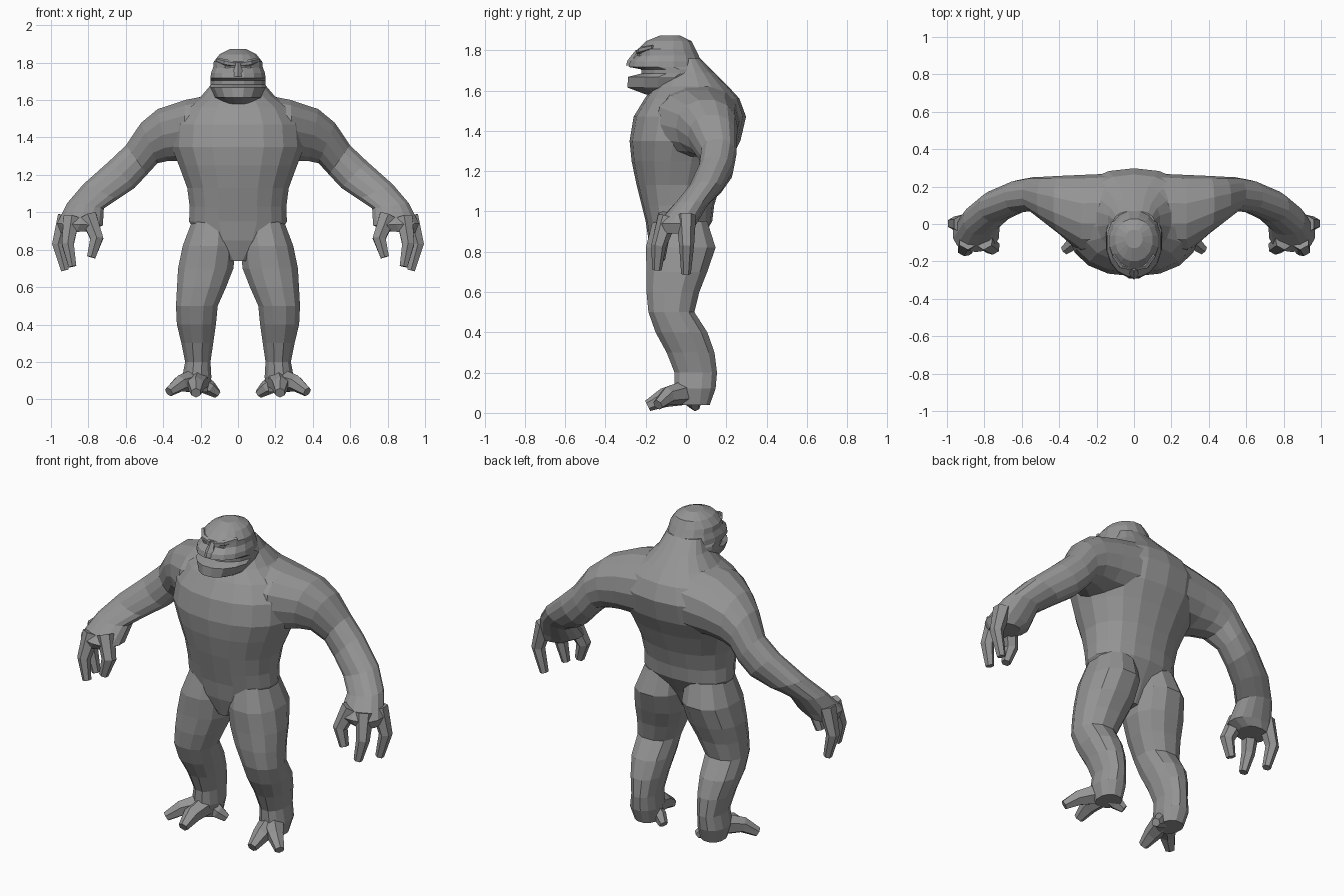
import bpy, bmesh, math
from mathutils import Vector

if "Cube" in bpy.data.objects:
    bpy.data.objects.remove(bpy.data.objects["Cube"])

skin = bpy.data.materials.new("grey_skin")
skin.diffuse_color = (0.3, 0.3, 0.3, 1)
skin.use_nodes = True
skin.node_tree.nodes["Principled BSDF"].inputs["Base Color"].default_value = skin.diffuse_color


def loft(name, rings, n=14, power=2.0):
    """Closed tube through rings of (centre, half axis u, half axis v)."""
    bm = bmesh.new()
    loops = []
    for c, u, v in rings:
        loop = []
        for i in range(n):
            a = 2 * math.pi * (i + 0.5) / n
            ca, sa = math.cos(a), math.sin(a)
            p = c + u * math.copysign(abs(ca) ** (2 / power), ca) \
                  + v * math.copysign(abs(sa) ** (2 / power), sa)
            loop.append(bm.verts.new(p))
        loops.append(loop)
    for a, b in zip(loops, loops[1:]):
        for i in range(n):
            j = (i + 1) % n
            bm.faces.new((a[i], a[j], b[j], b[i]))
    bm.faces.new(loops[0])
    bm.faces.new(loops[-1])
    bmesh.ops.recalc_face_normals(bm, faces=bm.faces)
    me = bpy.data.meshes.new(name)
    bm.to_mesh(me)
    bm.free()
    me.materials.append(skin)
    ob = bpy.data.objects.new(name, me)
    bpy.context.collection.objects.link(ob)
    return ob


def level(z, x0, x1, y0, y1):
    """Horizontal ring filling a rectangle at height z."""
    return (Vector(((x0 + x1) / 2, (y0 + y1) / 2, z)),
            Vector(((x1 - x0) / 2, 0, 0)), Vector((0, (y1 - y0) / 2, 0)))


def upright(s, top, bot, y0, y1):
    """Tilted ring between an upper and a lower point in the x-z plane."""
    t, b = Vector((s * top[0], 0, top[1])), Vector((s * bot[0], 0, bot[1]))
    return ((t + b) / 2 + Vector((0, (y0 + y1) / 2, 0)), (t - b) / 2,
            Vector((0, (y1 - y0) / 2, 0)))


def digit(name, s, pts):
    """Tapered finger or toe through (x, y, z, radius) points."""
    ps = [Vector((s * p[0], p[1], p[2])) for p in pts]
    rings = []
    for i, p in enumerate(ps):
        d = (ps[min(i + 1, len(ps) - 1)] - ps[max(i - 1, 0)]).normalized()
        ref = Vector((0, 1, 0)) if abs(d.z) > 0.7 else Vector((0, 0, 1))
        u = d.cross(ref).normalized()
        rings.append((p, u * pts[i][3], d.cross(u) * pts[i][3]))
    return loft(name, rings, 6)


# Torso: z, half width, front y, back y
torso = [(0.74, .06, -.15, .01), (0.85, .20, -.185, .07), (0.95, .265, -.20, .13),
         (1.03, .262, -.22, .14), (1.13, .275, -.245, .17), (1.25, .32, -.27, .22),
         (1.35, .36, -.28, .27), (1.47, .35, -.26, .298), (1.56, .29, -.205, .265),
         (1.62, .20, -.16, .21), (1.69, .14, -.10, .14), (1.76, .11, -.05, .07)]
body = loft("body", [level(z, -w, w, a, b) for z, w, a, b in torso], 18, 2.25)
parts = []

# Head with an open mouth notch at the front
head = [(1.58, .08, -.20, .08), (1.615, .125, -.295, .10), (1.668, .152, -.29, .10),
        (1.684, .15, -.225, .10), (1.705, .15, -.225, .09), (1.717, .15, -.288, .085),
        (1.745, .147, -.28, .08), (1.775, .135, -.245, .065), (1.805, .132, -.24, .05),
        (1.845, .10, -.20, .03), (1.873, .045, -.13, -.03)]
parts.append(loft("head", [level(z, -w, w, a, b) for z, w, a, b in head], 16, 2.1))
# Flat nose
parts.append(loft("nose", [level(1.725, -.04, .04, -.297, -.2),
                           level(1.75, -.03, .03, -.29, -.2),
                           level(1.80, -.012, .012, -.25, -.2)], 6))

for s, side in ((1, "left"), (-1, "right")):
    # Arm from inside the chest out to the palm
    arm = [((.10, 1.64), (.10, 1.27), -.15, .27), ((.28, 1.605), (.30, 1.27), -.15, .262),
           ((.43, 1.555), (.38, 1.27), -.05, .257), ((.52, 1.48), (.43, 1.26), .01, .253),
           ((.60, 1.36), (.485, 1.20), .07, .25), ((.69, 1.275), (.55, 1.13), .06, .235),
           ((.83, 1.15), (.64, 1.07), .01, .18), ((.915, 1.05), (.715, 1.02), -.06, .11),
           ((.97, .94), (.72, .93), -.15, .05), ((.95, .89), (.78, .90), -.13, .03)]
    parts.append(loft(side + "_arm", [upright(s, *r) for r in arm], 14, 2.25))
    # Leg: z, inner x, outer x, front y, back y
    leg = [(.95, .02, .25, -.17, .11), (.82, .008, .30, -.205, .152),
           (.70, .02, .325, -.20, .11), (.60, .06, .33, -.20, .07),
           (.50, .105, .335, -.19, .045), (.40, .115, .33, -.155, .11),
           (.30, .13, .305, -.10, .145), (.20, .145, .285, -.06, .157),
           (.12, .14, .30, -.06, .15), (.04, .15, .28, -.03, .12)]
    parts.append(loft(side + "_leg", [level(z, *sorted((s * a, s * b)), c, d)
                                      for z, a, b, c, d in leg], 12, 2.3))
    # Fingers, thumb and toes
    for name, pts in (
        ("outer_finger", [(.92, .0, .98, .05), (.962, .003, .83, .037), (.925, .0, .69, .024)]),
        ("front_finger", [(.89, -.09, .97, .05), (.91, -.135, .83, .037), (.885, -.145, .71, .024)]),
        ("thumb", [(.80, -.09, .98, .05), (.755, -.125, .86, .04), (.785, -.13, .76, .026)]),
        ("outer_toe", [(.24, -.01, .10, .06), (.31, -.09, .085, .045), (.37, -.14, .04, .027)]),
        ("front_toe", [(.21, .0, .10, .06), (.225, -.11, .075, .048), (.225, -.19, .035, .028)]),
        ("inner_toe", [(.20, .03, .09, .05), (.15, .03, .06, .04), (.11, .05, .028, .024)])):
        parts.append(digit(side + "_" + name, s, pts))
    # Brow and eye
    parts.append(digit(side + "_brow", s, [(.012, -.235, 1.79, .014), (.065, -.222, 1.80, .018),
                                           (.11, -.165, 1.815, .012)]))
    digit(side + "_eye", s, [(.03, -.236, 1.772, .006), (.06, -.222, 1.776, .012),
                             (.09, -.19, 1.784, .006)])

# Fuse the parts into one skin
bpy.context.view_layer.objects.active = body
for p in parts:
    m = body.modifiers.new("fuse", "BOOLEAN")
    m.operation, m.solver, m.object = "UNION", "EXACT", p
    bpy.ops.object.modifier_apply(modifier=m.name)
    bpy.data.objects.remove(p, do_unlink=True)
